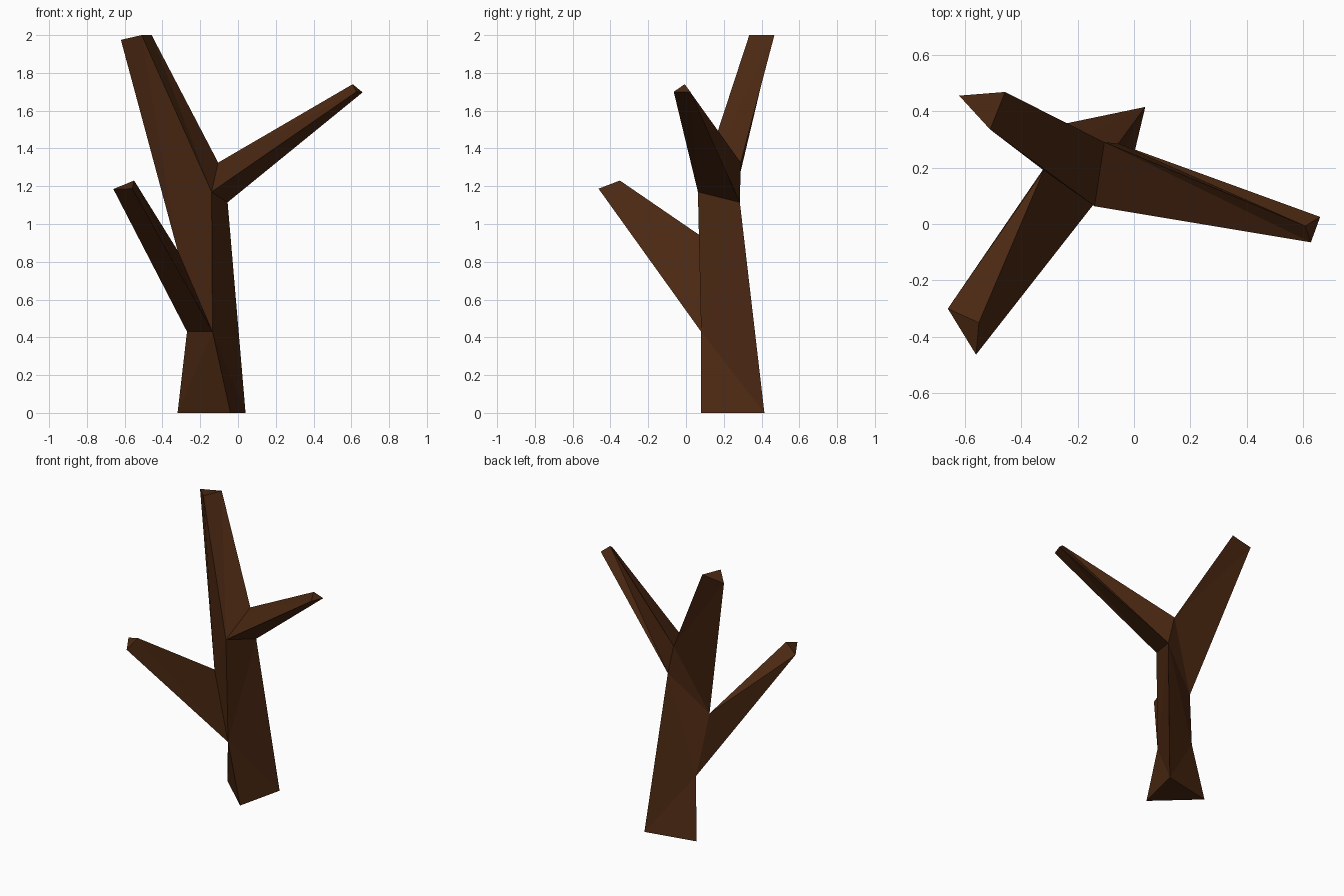
import bpy, bmesh

if "Cube" in bpy.data.objects:
    bpy.data.objects.remove(bpy.data.objects["Cube"])

# Bark material
bark = bpy.data.materials.new("dark brown bark")
bark.diffuse_color = (0.07, 0.021, 0.006, 1)
bark.use_nodes = True
bark.node_tree.nodes["Principled BSDF"].inputs["Base Color"].default_value = bark.diffuse_color

bm = bmesh.new()


def ring(*points):
    return [bm.verts.new(p) for p in points]


def face(*verts):
    bm.faces.new(verts)


def limb(joint, tip):
    """Three-sided tapering limb from a joint triangle to a capped tip."""
    for i in range(3):
        j = (i + 1) % 3
        face(joint[i], joint[j], tip[j])
        face(joint[i], tip[j], tip[i])
    face(*tip)


# Trunk: triangular foot and the points where the limbs fork off
left, front, right = ring((-0.32, 0.34, 0), (-0.04, 0.08, 0), (0.04, 0.415, 0))
low_l, low_f, low_top = ring((-0.27, 0.27, 0.43), (-0.135, 0.08, 0.43),
                             (-0.32, 0.19, 0.86))
fork_f, fork_r, fork_top = ring((-0.14, 0.063, 1.17), (-0.055, 0.285, 1.115),
                                (-0.105, 0.29, 1.325))

# Trunk sides
face(left, right, front)
face(left, front, low_f)
face(left, low_f, low_l)
face(front, right, low_f)
face(right, fork_r, low_f)
face(low_f, fork_r, fork_f)
face(low_f, fork_f, low_top)
# Trunk back
face(right, left, low_l)
face(right, low_l, fork_r)
face(low_l, low_top, fork_r)
face(low_top, fork_top, fork_r)

# Low front-left branch
limb((low_l, low_f, low_top),
     ring((-0.66, -0.30, 1.185), (-0.56, -0.463, 1.187), (-0.55, -0.35, 1.23)))
# Right branch
limb((fork_f, fork_r, fork_top),
     ring((0.627, -0.065, 1.70), (0.66, 0.025, 1.697), (0.607, -0.007, 1.74)))
# Tall top limb
limb((low_top, fork_f, fork_top),
     ring((-0.62, 0.455, 1.975), (-0.51, 0.335, 2.0), (-0.457, 0.468, 2.0)))

bmesh.ops.recalc_face_normals(bm, faces=bm.faces)
mesh = bpy.data.meshes.new("bare_tree")
bm.to_mesh(mesh)
bm.free()
mesh.materials.append(bark)
bpy.context.collection.objects.link(bpy.data.objects.new("bare_tree", mesh))
